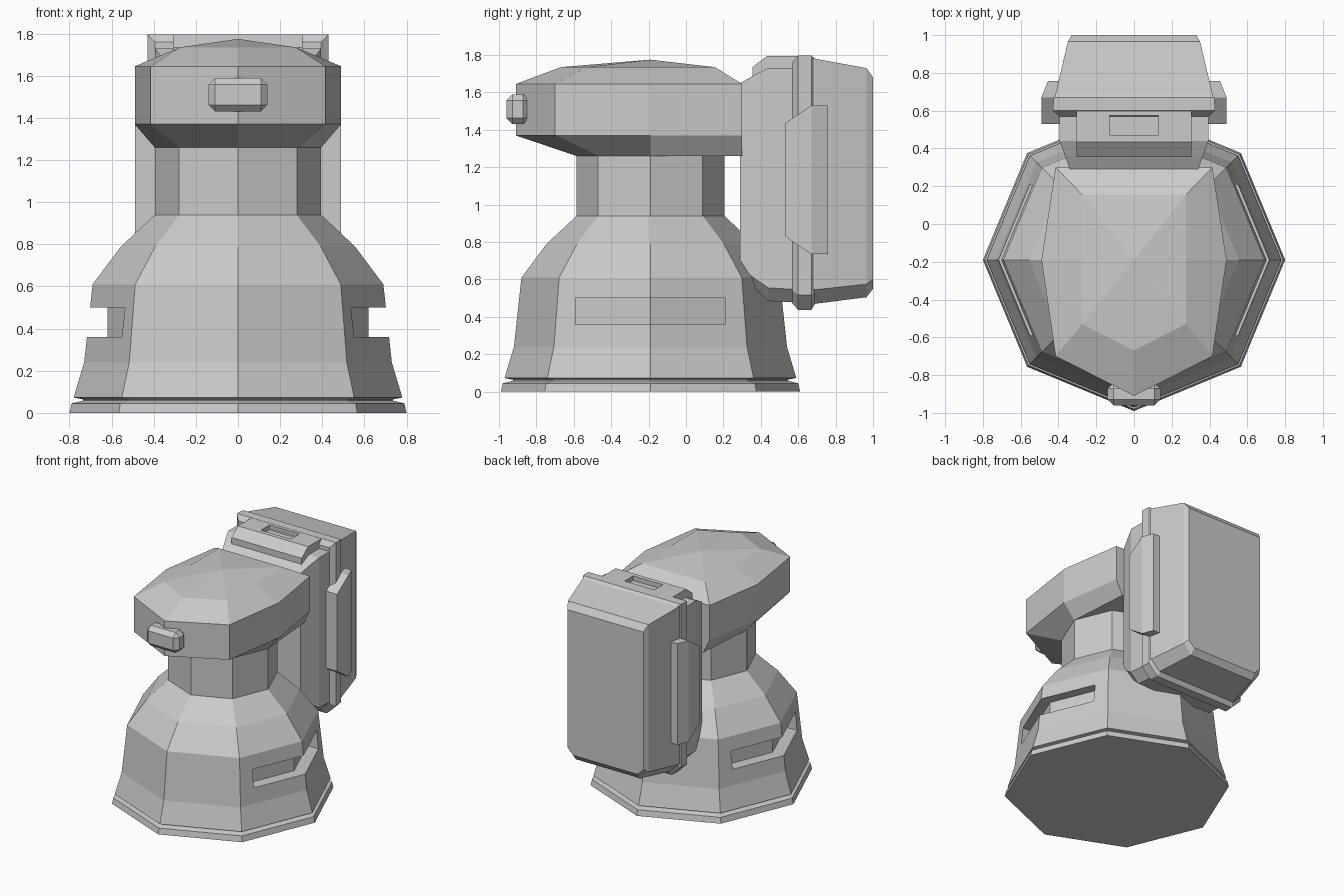
import bpy, bmesh, math
from mathutils import Vector

if "Cube" in bpy.data.objects:
    bpy.data.objects.remove(bpy.data.objects["Cube"])


def loft(name, rings, apex=None):
    """Skin equal-length rings of points, capping both ends (or fanning to an apex)."""
    bm = bmesh.new()
    vs = [[bm.verts.new(p) for p in r] for r in rings]
    n = len(vs[0])
    for a, b in zip(vs, vs[1:]):
        for i in range(n):
            bm.faces.new((a[i], a[(i + 1) % n], b[(i + 1) % n], b[i]))
    bm.faces.new(vs[0][::-1])
    if apex:
        top = bm.verts.new(apex)
        for i in range(n):
            bm.faces.new((vs[-1][i], vs[-1][(i + 1) % n], top))
    else:
        bm.faces.new(vs[-1])
    bmesh.ops.recalc_face_normals(bm, faces=bm.faces)
    me = bpy.data.meshes.new(name)
    bm.to_mesh(me)
    bm.free()
    ob = bpy.data.objects.new(name, me)
    bpy.context.collection.objects.link(ob)
    return ob


def box(name, lo, hi, bevel=0):
    (x0, y0, z0), (x1, y1, z1) = lo, hi
    base = [(x0, y0), (x1, y0), (x1, y1), (x0, y1)]
    ob = loft(name, [[(x, y, z) for x, y in base] for z in (z0, z1)])
    if bevel:
        m = ob.modifiers.new("bevel", 'BEVEL')
        m.width, m.segments = bevel, 1
    return ob


def cut(ob, cutter):
    m = ob.modifiers.new("cut", 'BOOLEAN')
    m.operation, m.solver, m.object = 'DIFFERENCE', 'EXACT', cutter
    bpy.context.view_layer.objects.active = ob
    bpy.ops.object.modifier_apply(modifier=m.name)
    bpy.data.objects.remove(cutter)


def mirrored(half, z):
    """Symmetric outline from front-centre, right side, to back-centre."""
    pts = half + [(-x, y) for x, y in half[-2:0:-1]]
    return [(x, y, z) for x, y in pts]


CY = -0.19  # centre of the octagonal body

# octagonal bell body with base rim, groove and neck
profile = [(.80, 0), (.79, .045), (.735, .058), (.735, .064), (.78, .073), (.73, .24),
           (.69, .61), (.555, .79), (.395, .94), (.395, 1.28)]
body = loft("body", [[(r * math.cos(k * math.pi / 4), CY + r * math.sin(k * math.pi / 4), z)
                      for k in range(8)] for r, z in profile])

# side slots that wrap round the side corners
slot = [(1, -.59), (1, .21), (.454, .21), (.62, CY), (.454, -.59)]
for s in (1, -1):
    cut(body, loft("slot_cutter", [[(s * x, y, z) for x, y in slot] for z in (.36, .5)]))

# faceted head
rim = [(0, -.91), (.415, -.7), (.49, CY), (.415, .30), (0, .30)]
under = [(0, -.585), (.28, -.47), (.395, CY), (.36, .30), (0, .30)]
crown = [(0, -.67), (.275, -.53), (.275, CY), (.275, .155), (0, .155)]
loft("head", [mirrored(under, 1.26), mirrored(rim, 1.37), mirrored(rim, 1.645),
              mirrored(crown, 1.735)], apex=(0, CY, 1.775))

# eye block
box("eye", (-.14, -.96, 1.43), (.14, -.84, 1.59), .032)


def section(y, x, z0, z1, c):
    """Backpack cross-section with chamfered lower corners."""
    return [(x - c, y, z0), (x, y, z0 + c), (x, y, z1),
            (-x, y, z1), (-x, y, z0 + c), (c - x, y, z0)]


# backpack front half, rim band and rear shell
loft("pack_front", [section(.29, .34, .635, 1.65, .03), section(.36, .365, .56, 1.69, .05),
                    section(.44, .395, .485, 1.73, .07), section(.62, .395, .475, 1.73, .07)])
loft("pack_band", [section(.57, .395, .47, 1.76, .07), section(.60, .43, .437, 1.797, .08),
                   section(.67, .425, .437, 1.797, .08), section(.69, .405, .47, 1.78, .07)])
loft("pack_shell", [section(.66, .42, .47, 1.785, .075), section(.69, .415, .47, 1.78, .075),
                    section(.965, .35, .505, 1.73, .07), section(1.0, .33, .55, 1.68, .05)])

# raised plate on top of the pack, with a recessed slot
side = [(.355, 1.62), (.355, 1.735), (.435, 1.796), (.64, 1.796), (.64, 1.62)]
plate = loft("top_plate", [[(x, y, z) for y, z in side] for x in (-.305, .305)])
cut(plate, box("plate_cutter", (-.13, .47, 1.76), (.13, .575, 1.9)))

# side grips on the pack, thinning towards the back
grip = [(.53, .83, 1.435, .49), (.67, .735, 1.53, .49), (.758, .735, 1.53, .455)]
for s in (1, -1):
    loft("side_grip", [[(s * .34, y, z0), (s * x, y, z0), (s * x, y, z1), (s * .34, y, z1)]
                       for y, z0, z1, x in grip])
